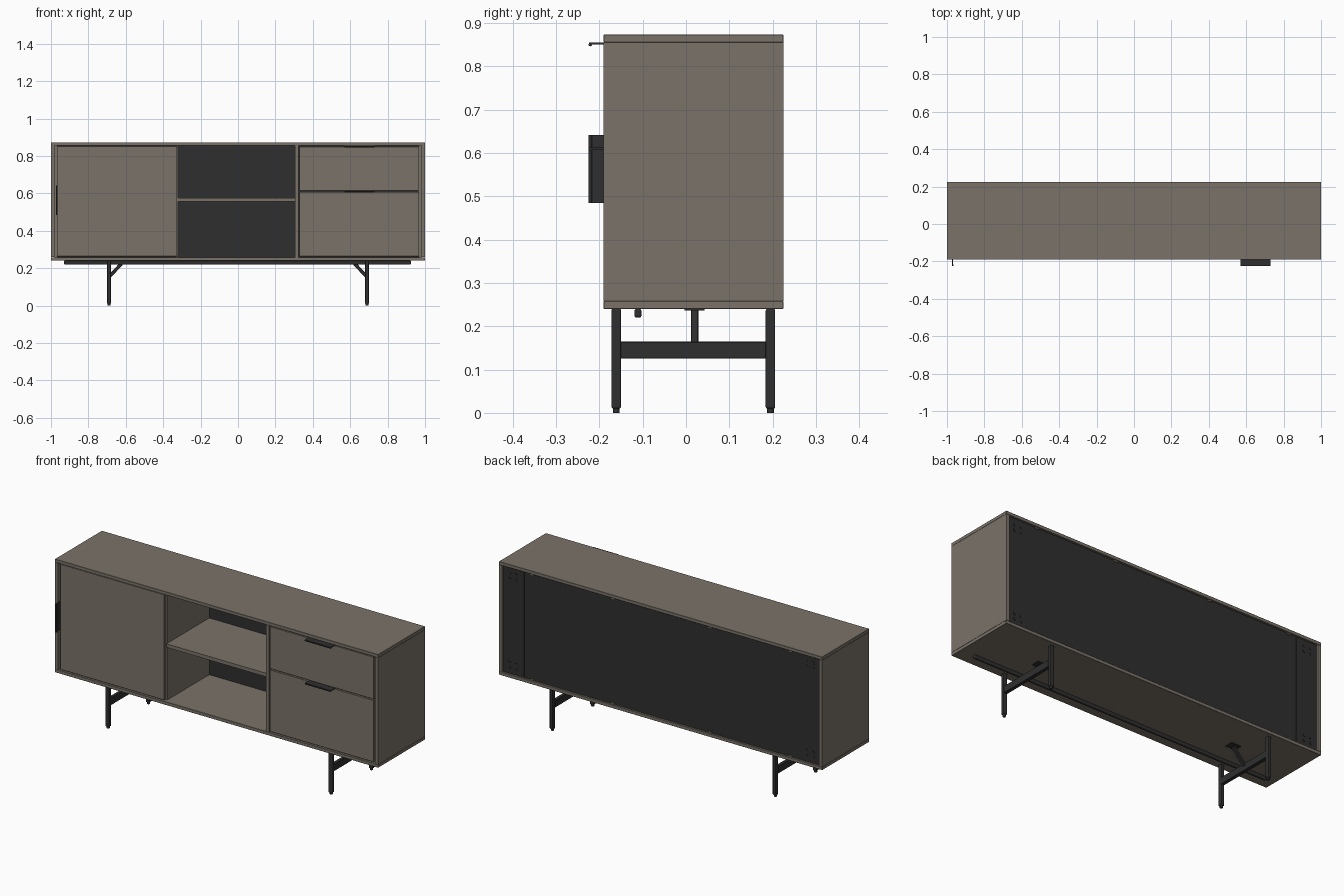
import bpy, math
from mathutils import Vector

if "Cube" in bpy.data.objects:
    bpy.data.objects.remove(bpy.data.objects["Cube"])


def material(name, rgb):
    m = bpy.data.materials.new(name)
    m.diffuse_color = (*rgb, 1)
    m.use_nodes = True
    m.node_tree.nodes["Principled BSDF"].inputs["Base Color"].default_value = m.diffuse_color
    return m


WOOD = material("taupe_panel", (0.195, 0.170, 0.140))
DARK = material("charcoal", (0.028, 0.028, 0.029))


def finish(ob, name, mat, bevel=0, segments=1):
    ob.name = name
    ob.data.materials.append(mat)
    if bevel:
        b = ob.modifiers.new("soft_edges", 'BEVEL')
        b.width, b.segments = bevel, segments
    return ob


def box(name, x, y, z, mat, bevel=0, segments=1):
    """Box from (min, max) ranges on each axis."""
    bpy.ops.mesh.primitive_cube_add(size=1, location=[sum(r) / 2 for r in (x, y, z)])
    ob = bpy.context.object
    ob.scale = [r[1] - r[0] for r in (x, y, z)]
    bpy.ops.object.transform_apply(location=False, rotation=False, scale=True)
    return finish(ob, name, mat, bevel, segments)


def rod(name, a, b, radius, mat, sides=16):
    a, b = Vector(a), Vector(b)
    bpy.ops.mesh.primitive_cylinder_add(vertices=sides, radius=radius,
                                        depth=(b - a).length, location=(a + b) / 2)
    ob = bpy.context.object
    ob.rotation_euler = (b - a).to_track_quat('Z', 'Y').to_euler()
    bpy.ops.object.shade_smooth_by_angle(angle=math.radians(40))
    return finish(ob, name, mat)


FRONT, BACK = -0.19, 0.225
FACE = -0.187      # front plane of door and drawers
INNER = 0.203      # inside face of the back panel

# carcass
box("top_panel", (-1, 1), (FRONT, BACK), (0.855, 0.873), WOOD, 0.001)
box("bottom_panel", (-1, 1), (FRONT, BACK), (0.24, 0.258), WOOD, 0.001)
box("left_side", (-1, -0.98), (FRONT, BACK), (0.2585, 0.8545), WOOD)
box("right_side", (0.98, 1), (FRONT, BACK), (0.2585, 0.8545), WOOD)
box("left_divider", (-0.338, -0.32), (-0.168, INNER), (0.258, 0.855), WOOD)
box("right_divider", (0.305, 0.323), (FRONT + 0.002, INNER), (0.258, 0.855), WOOD)
box("middle_shelf", (-0.32, 0.305), (-0.175, INNER), (0.555, 0.575), WOOD)

# filler strips in the shadow gaps beside the fronts
for s, n in ((-1, "left"), (1, "right")):
    box(n + "_gap_filler", tuple(sorted((s * 0.962, s * 0.98))), (-0.168, -0.15), (0.258, 0.855), WOOD)

# door and drawer fronts
box("door", (-0.969, -0.325), (FACE, -0.169), (0.263, 0.852), WOOD, 0.001)
box("lower_drawer_front", (0.329, 0.969), (FACE, -0.169), (0.263, 0.608), WOOD, 0.001)
box("upper_drawer_front", (0.329, 0.969), (FACE, -0.169), (0.614, 0.850), WOOD, 0.001)

# back panel with end covers and screws
box("back_panel", (-0.98, 0.98), (INNER, 0.214), (0.258, 0.855), DARK)
for s, n in ((-1, "left"), (1, "right")):
    box(n + "_back_cover", tuple(sorted((s * 0.85, s * 0.977))), (0.213, 0.217), (0.262, 0.851), DARK)
    for z in (0.29, 0.32, 0.79, 0.82):
        for x in (0.90, 0.94):
            rod(n + "_back_screw", (s * x, 0.216, z), (s * x, 0.2195, z), 0.008, DARK, 12)

# clips along the back edges
for x in (-0.8, -0.3, 0.3, 0.8):
    for z in (0.262, 0.851):
        box("back_clip", (x - 0.01, x + 0.01), (0.214, 0.219), (z - 0.004, z + 0.004), WOOD)

# drawer handles: thin plate with rolled lip
for z, n in ((0.853, "upper"), (0.611, "lower")):
    box(n + "_drawer_handle", (0.57, 0.73), (-0.224, -0.165), (z - 0.0025, z + 0.0015), DARK)
    rod(n + "_handle_lip", (0.57, -0.221, z - 0.003), (0.73, -0.221, z - 0.003), 0.004, DARK, 12)

# door handle
box("door_handle", (-0.973, -0.969), (-0.224, -0.165), (0.484, 0.642), DARK)
rod("door_handle_lip", (-0.968, -0.221, 0.484), (-0.968, -0.221, 0.642), 0.004, DARK, 12)

# leg frames
for s, n in ((-1, "left"), (1, "right")):
    X = s * 0.69
    for y, m in ((-0.161, "front"), (0.195, "back")):
        box(f"{n}_{m}_leg", (X - 0.011, X + 0.011), (y - 0.011, y + 0.011), (0.01, 0.24), DARK, 0.004, 3)
        rod(f"{n}_{m}_foot", (X, y, 0), (X, y, 0.013), 0.008, DARK)
    box(n + "_crossbar", (X - 0.01, X + 0.01), (-0.152, 0.186), (0.125, 0.165), DARK, 0.002)
    # diagonal brace with mounting plate
    a, b = Vector((s * 0.687, 0.02, 0.155)), Vector((s * 0.612, 0.02, 0.236))
    L = (b - a).length
    br = box(n + "_brace", (-0.009, 0.009), (-0.009, 0.009), (-L / 2, L / 2), DARK, 0.002)
    br.location = (a + b) / 2
    br.rotation_euler = (0, math.atan2(b.x - a.x, b.z - a.z), 0)
    box(n + "_brace_plate", (s * 0.615 - 0.03, s * 0.615 + 0.03), (-0.003, 0.043), (0.236, 0.2405), DARK)

# long rail under the cabinet
box("under_rail", (-0.93, 0.925), (-0.119, -0.103), (0.22, 0.24), DARK, 0.005, 3)
